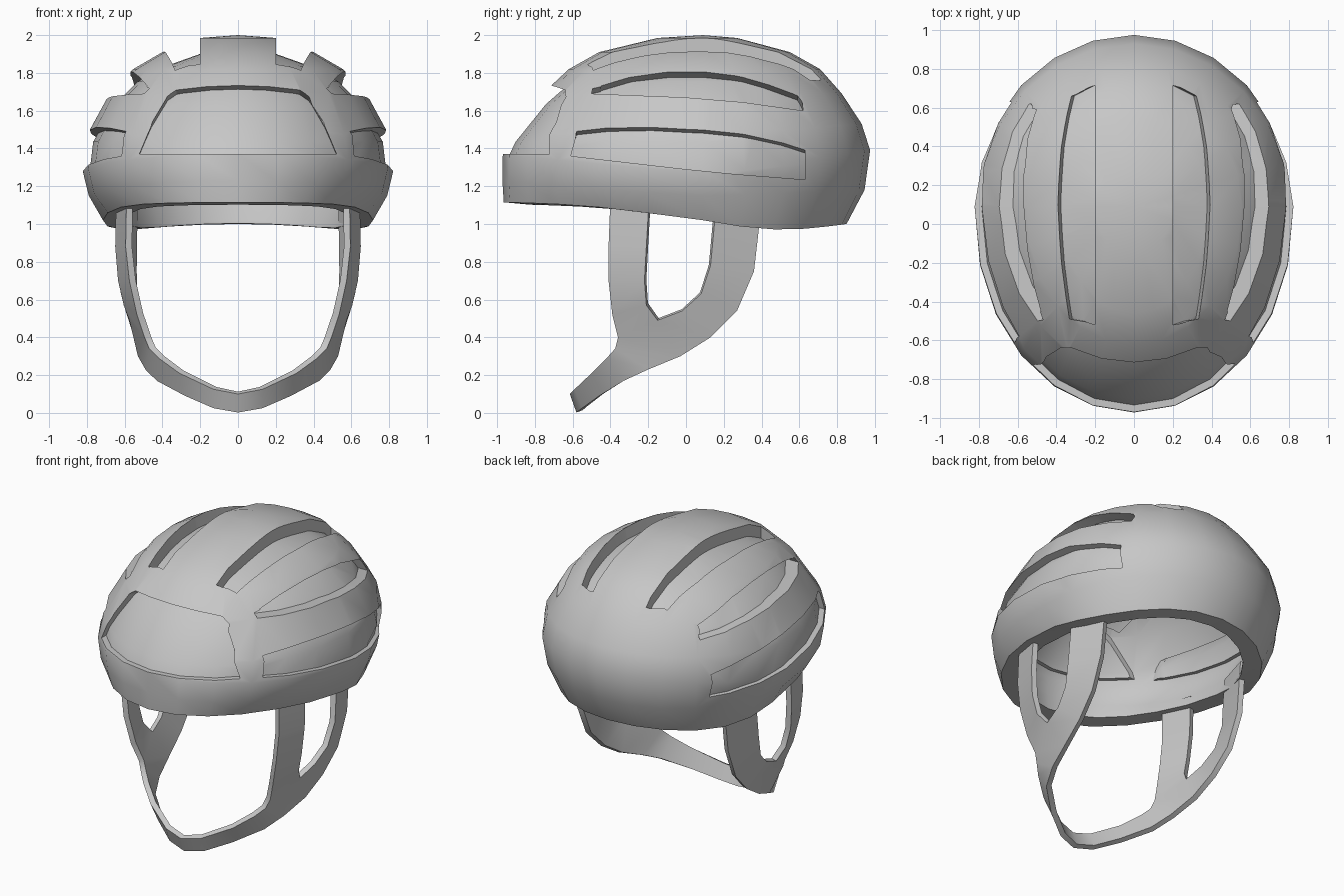
import bpy, bmesh, math
from mathutils import Vector

if "Cube" in bpy.data.objects:
    bpy.data.objects.remove(bpy.data.objects["Cube"])

grey = bpy.data.materials.new("plain grey")
grey.diffuse_color = (0.57, 0.57, 0.57, 1)
grey.use_nodes = True
grey.node_tree.nodes["Principled BSDF"].inputs["Base Color"].default_value = grey.diffuse_color

def make(name, verts, faces):
    me = bpy.data.meshes.new(name)
    me.from_pydata(verts, [], faces)
    bm = bmesh.new()
    bm.from_mesh(me)
    bmesh.ops.recalc_face_normals(bm, faces=bm.faces)
    bm.to_mesh(me)
    bm.free()
    ob = bpy.data.objects.new(name, me)
    bpy.context.collection.objects.link(ob)
    me.materials.append(grey)
    return ob

def apply(ob):
    bpy.ops.object.select_all(action='DESELECT')
    bpy.context.view_layer.objects.active = ob
    ob.select_set(True)
    for m in list(ob.modifiers):
        bpy.ops.object.modifier_apply(modifier=m.name)

def subtract(ob, cutter):
    m = ob.modifiers.new("cut", 'BOOLEAN')
    m.operation, m.solver, m.object = 'DIFFERENCE', 'EXACT', cutter
    apply(ob)

# Helmet levels: z at front, side, back; half width; front y; back y
LEVELS = [(1.985, 1.985, 1.985, .20, -.15, .27), (1.91, 1.91, 1.91, .40, -.46, .55),
          (1.82, 1.82, 1.82, .555, -.62, .71), (1.69, 1.69, 1.69, .68, -.76, .825),
          (1.47, 1.47, 1.53, .80, -.925, .93), (1.37, 1.28, 1.39, .822, -.97, .975),
          (1.23, 1.15, 1.18, .79, -.972, .945), (1.115, 1.02, 1.0, .715, -.965, .85)]
N, CY = 24, .09

def dome(name, scale=(1, 1, 1), extend=0):
    levels = LEVELS[:]
    if extend:
        f, s, b, w, yf, yb = levels[-1]
        levels.append((f - extend, s - extend, b - extend, w, yf, yb))
    verts = [(0, CY, 2.0)]
    for k, (f, s, b, w, yf, yb) in enumerate(levels):
        for i in range(N):
            a = 2 * math.pi * i / N
            c, t = math.cos(a), math.sin(a)
            # the front is slightly squarer than an ellipse
            y = CY + (t * (yb - CY) if t > 0 else -abs(t) ** .93 * (CY - yf))
            # side height blends to the front or back height, rim dips behind
            z = s + ((b if t > 0 else f) - s) * abs(t) ** 1.2
            if k >= 7:
                z -= math.sin(math.pi * t) * (.04 if t > 0 else .028)
            verts.append((w * c, y, z))
    faces = [(0, 1 + i, 1 + (i + 1) % N) for i in range(N)]
    for k in range(len(levels) - 1):
        for i in range(N):
            j, p, q = (i + 1) % N, 1 + k * N, 1 + (k + 1) * N
            faces.append((p + i, q + i, q + j, p + j))
    # closing face, fanned from its middle
    base, mid = 1 + (len(levels) - 1) * N, len(verts)
    verts.append((0, CY, levels[-1][1]))
    faces += [(base + i, mid, base + (i + 1) % N) for i in range(N)]
    pivot = Vector((0, .05, 1.1))
    verts = [tuple(pivot[i] + (v[i] - pivot[i]) * scale[i] for i in range(3)) for v in verts]
    return make(name, verts, faces)

def prism(name, near, far):
    n = len(near)
    faces = [tuple(range(n)), tuple(range(n, 2 * n))]
    faces += [(i, (i + 1) % n, n + (i + 1) % n, n + i) for i in range(n)]
    return make(name, near + far, faces)

# Vent cutters
cutters = []
front = [(-.53, 1.37), (-.47, 1.51), (-.385, 1.70), (-.335, 1.735),
         (.335, 1.735), (.385, 1.70), (.47, 1.51), (.53, 1.37)]
cutters.append(prism("front_vent_cutter", [(x * 1.02, -1.1, z + (.12 if z > 1.6 else 0)) for x, z in front],
                     [(x * .97, -.56, z - (.05 if z > 1.6 else 0)) for x, z in front]))
top = [(.2, -.52), (.35, -.49), (.375, -.2), (.39, .1), (.38, .4), (.35, .66), (.2, .715)]
upper = [(-.5, 1.69), (-.45, 1.77), (-.3, 1.80), (-.1, 1.815), (.1, 1.81), (.3, 1.785),
         (.59, 1.71), (.62, 1.60), (.3, 1.645), (0, 1.67)]
lower = [(-.61, 1.36), (-.58, 1.53), (0, 1.47), (.63, 1.415), (.63, 1.235), (.25, 1.265), (0, 1.29)]
for s, side in ((1, "right"), (-1, "left")):
    cutters.append(prism(side + "_top_vent_cutter",
                   [(s * (x + (.04 if x > .3 else 0)), y, 2.1) for x, y in top],
                   [(s * (x - (.06 if x > .3 else 0)), y, 1.6) for x, y in top]))
    cutters.append(prism(side + "_upper_vent_cutter",
                   [(s * 1, y, z + (.16 if 1.7 < z else 0)) for y, z in upper],
                   [(s * .4, y, z - (.07 if 1.7 < z else 0)) for y, z in upper]))
    cutters.append(prism(side + "_lower_vent_cutter",
                   [(s * 1, y, z + (.12 if z > 1.4 else 0)) for y, z in lower],
                   [(s * .54, y, z - (.06 if z > 1.4 else 0)) for y, z in lower]))

# Shell with recessed vents; the hollow inside follows the recesses
shell = dome("helmet_shell")
core = dome("vent_floor_core", (.958, .976, .908), .02)
cavity = dome("cavity_cutter", (.83, .86, .85), .6)
deep = dome("inner_panel_core", (.80, .84, .81), .9)
for c in cutters:
    panel = c.copy()
    panel.data = c.data.copy()
    bpy.context.collection.objects.link(panel)
    subtract(panel, deep)
    subtract(cavity, panel)
    bpy.data.objects.remove(panel)
    subtract(c, core)
    subtract(shell, c)
subtract(shell, cavity)
for helper in cutters + [core, cavity, deep]:
    bpy.data.objects.remove(helper)

# Strap sheet: each strip is a run of edge pairs, mirrored across the middle
chin = [((0, -.615, .10), (0, -.58, .002)), ((.13, -.59, .125), (.13, -.55, .025)),
        ((.31, -.50, .21), (.28, -.46, .09)), ((.42, -.42, .29), (.43, -.33, .17)),
        ((.47, -.375, .34), (.49, -.2, .23)), ((.495, -.36, .40), (.53, -.03, .30))]
front_run = [((.495, -.36, .40), (.575, -.15, .49)), ((.535, -.39, .52), (.605, -.21, .57)),
             ((.575, -.41, .70), (.635, -.22, .70)), ((.595, -.41, .88), (.65, -.21, .88)),
             ((.59, -.40, 1.14), (.645, -.195, 1.14))]
rear_run = [((.575, -.15, .49), (.53, -.03, .30)), ((.595, -.02, .54), (.55, .13, .40)),
            ((.62, .08, .63), (.565, .27, .54)), ((.64, .13, .78), (.57, .36, .75)),
            ((.635, .16, 1.1), (.565, .40, 1.1))]
verts, faces = [], []
def add(face, s):
    start = len(verts)
    verts.extend((s * x, y, z) for x, y, z in face)
    faces.append(tuple(range(start, start + len(face))))
for s in (1, -1):
    for run in (chin, front_run, rear_run):
        for (a, b), (c, d) in zip(run, run[1:]):
            add((a, b, d, c), s)
    add((chin[-1][0], chin[-1][1], rear_run[0][0]), s)
strap = make("chin_strap", verts, faces)
bm = bmesh.new()
bm.from_mesh(strap.data)
bmesh.ops.remove_doubles(bm, verts=bm.verts, dist=.001)
bmesh.ops.recalc_face_normals(bm, faces=bm.faces)
if sum(f.normal.x * f.calc_center_median().x for f in bm.faces) < 0:
    bmesh.ops.reverse_faces(bm, faces=bm.faces)
bm.to_mesh(strap.data)
bm.free()
m = strap.modifiers.new("thickness", 'SOLIDIFY')
m.thickness, m.offset = .035, -1
apply(strap)

# Smooth shading with crisp vent edges
for ob in (shell, strap):
    bpy.ops.object.select_all(action='DESELECT')
    bpy.context.view_layer.objects.active = ob
    ob.select_set(True)
    bpy.ops.object.shade_smooth_by_angle(angle=math.radians(32))
